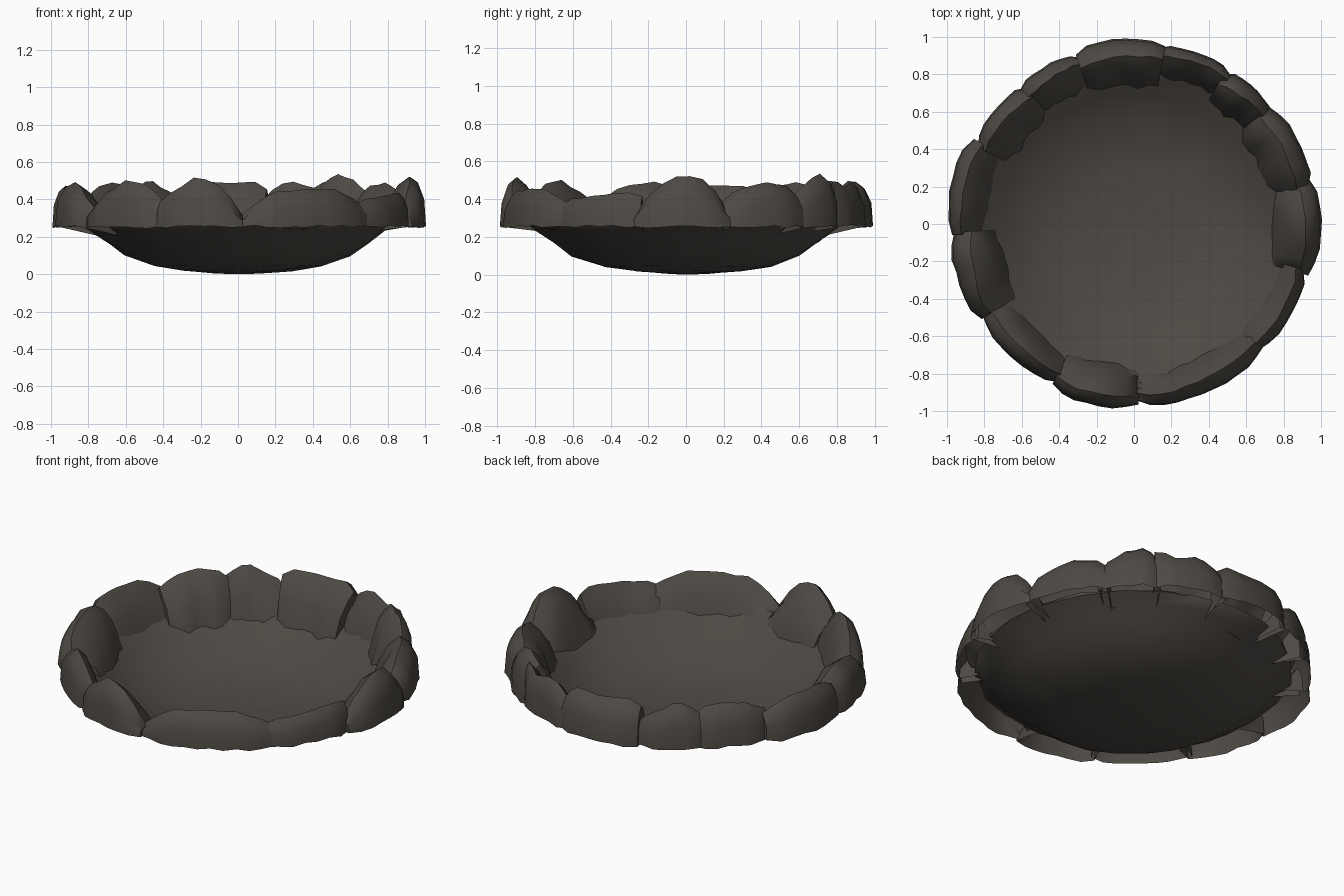
import bpy, bmesh, math, random

if "Cube" in bpy.data.objects:
    bpy.data.objects.remove(bpy.data.objects["Cube"])

random.seed(4)
stone = bpy.data.materials.new("dark stone")
stone.diffuse_color = (0.075, 0.066, 0.056, 1)
stone.use_nodes = True
stone.node_tree.nodes["Principled BSDF"].inputs["Base Color"].default_value = stone.diffuse_color

# underside profile of the bowl: radius, height
PROFILE = [(0.12, 0.008), (0.3, 0.02), (0.45, 0.045), (0.6, 0.1),
           (0.7, 0.165), (0.8, 0.24), (0.86, 0.28)]


def lerp_list(vals, t):
    f = t * (len(vals) - 1)
    i = min(int(f), len(vals) - 2)
    return vals[i] + (vals[i + 1] - vals[i]) * (f - i)


def bowl_z(r):
    for (r0, z0), (r1, z1) in zip(PROFILE, PROFILE[1:]):
        if r <= r1:
            return z0 + (z1 - z0) * (r - r0) / (r1 - r0)
    return PROFILE[-1][1]


def finish(name, bm, angle):
    bmesh.ops.recalc_face_normals(bm, faces=bm.faces)
    me = bpy.data.meshes.new(name)
    bm.to_mesh(me)
    bm.free()
    me.materials.append(stone)
    me.shade_smooth()
    me.set_sharp_from_angle(angle=math.radians(angle))
    ob = bpy.data.objects.new(name, me)
    bpy.context.collection.objects.link(ob)
    return ob


# bowl: thin shell of revolution, inner and outer skins joined at the rim
bm = bmesh.new()
N = 24
rings = []
for skin in (0.0, 0.012):
    pts = PROFILE if skin == 0 else PROFILE[::-1]
    for r, z in pts:
        ring = []
        for k in range(N):
            a = 2 * math.pi * k / N
            rr = r * random.uniform(0.985, 1.015)
            dz = random.uniform(-0.005, 0.005)
            ring.append(bm.verts.new((rr * math.cos(a), rr * math.sin(a),
                                      max(z + skin + dz, 0.003))))
        rings.append(ring)
for a, b in zip(rings, rings[1:]):
    for k in range(N):
        bm.faces.new((a[k], a[(k + 1) % N], b[(k + 1) % N], b[k]))
for ring, z in ((rings[0], 0.0), (rings[-1], 0.015)):
    c = bm.verts.new((0, 0, z))
    for k in range(N):
        bm.faces.new((ring[k], ring[(k + 1) % N], c))
finish("bowl", bm, 50)


# rim stone: hollow cross-section (open below) swept round the rim,
# with a crest that follows a height list and tapered ends
def rim_stone(name, a0, a1, ri, ro, heights):
    bm = bmesh.new()
    n = max(7, int((a1 - a0) / 4))
    sections = []
    c0, c1 = random.uniform(0.28, 0.48), random.uniform(0.28, 0.48)
    for i in range(n + 1):
        t = i / n
        a = math.radians(a0 + (a1 - a0) * t)
        end = abs(2 * t - 1) ** 5
        h = lerp_list(heights, t) + random.uniform(-0.008, 0.008) - 0.03 * end
        o = ro - 0.03 * end + random.uniform(-0.006, 0.006)
        inn = ri + 0.03 * end + random.uniform(-0.015, 0.015)
        w = o - inn
        crest = c0 + (c1 - c0) * t
        zi = bowl_z(inn) + 0.006
        sec = [(o, 0.255 + random.uniform(-0.01, 0.008)),
               (o - 0.04 * w, 0.255 + 0.55 * (h - 0.255)),
               (o - 0.5 * crest * w, h - 0.03),
               (o - crest * w, h),
               (o - (crest + 0.25) * w, h - 0.045),
               (inn + 0.1 * w, zi + 0.45 * (h - zi)),
               (inn - 0.02, bowl_z(inn - 0.02) + 0.008)]
        sections.append([bm.verts.new((r * math.cos(a), r * math.sin(a), z))
                         for r, z in sec])
    for s, q in zip(sections, sections[1:]):
        for k in range(len(s) - 1):
            bm.faces.new((s[k], s[k + 1], q[k + 1], q[k]))
    for s in (sections[0], sections[-1]):
        bm.faces.new(s)
    finish(name, bm, 45)


# start angle, end angle, inner radius, outer radius, crest heights
STONES = [
    (-16.5, 14.5, 0.77, 1.0, [0.36, 0.48, 0.54, 0.5, 0.36]),
    (12, 41, 0.75, 0.985, [0.41, 0.46, 0.49, 0.48, 0.46]),
    (38, 59, 0.78, 0.97, [0.43, 0.49, 0.535, 0.51]),
    (57, 82, 0.82, 0.975, [0.52, 0.46, 0.5, 0.42]),
    (80, 109, 0.75, 0.99, [0.49, 0.5, 0.48, 0.5, 0.49]),
    (108, 130, 0.78, 0.97, [0.4, 0.45, 0.51, 0.46]),
    (128, 154, 0.75, 0.96, [0.46, 0.49, 0.47, 0.44]),
    (152, 183.5, 0.8, 1.0, [0.44, 0.47, 0.48, 0.46]),
    (182.5, 212, 0.74, 0.99, [0.46, 0.49, 0.47, 0.38]),
    (210.5, 244.5, 0.8, 0.97, [0.36, 0.44, 0.5, 0.48, 0.41]),
    (243, 271.5, 0.78, 0.99, [0.42, 0.46, 0.53, 0.47, 0.34]),
    (271, 317, 0.82, 0.98, [0.34, 0.44, 0.465, 0.45, 0.4]),
    (314, 345, 0.82, 0.97, [0.4, 0.41, 0.43, 0.44]),
]
for i, s in enumerate(STONES):
    rim_stone("rim_stone_%d" % (i + 1), *s)
